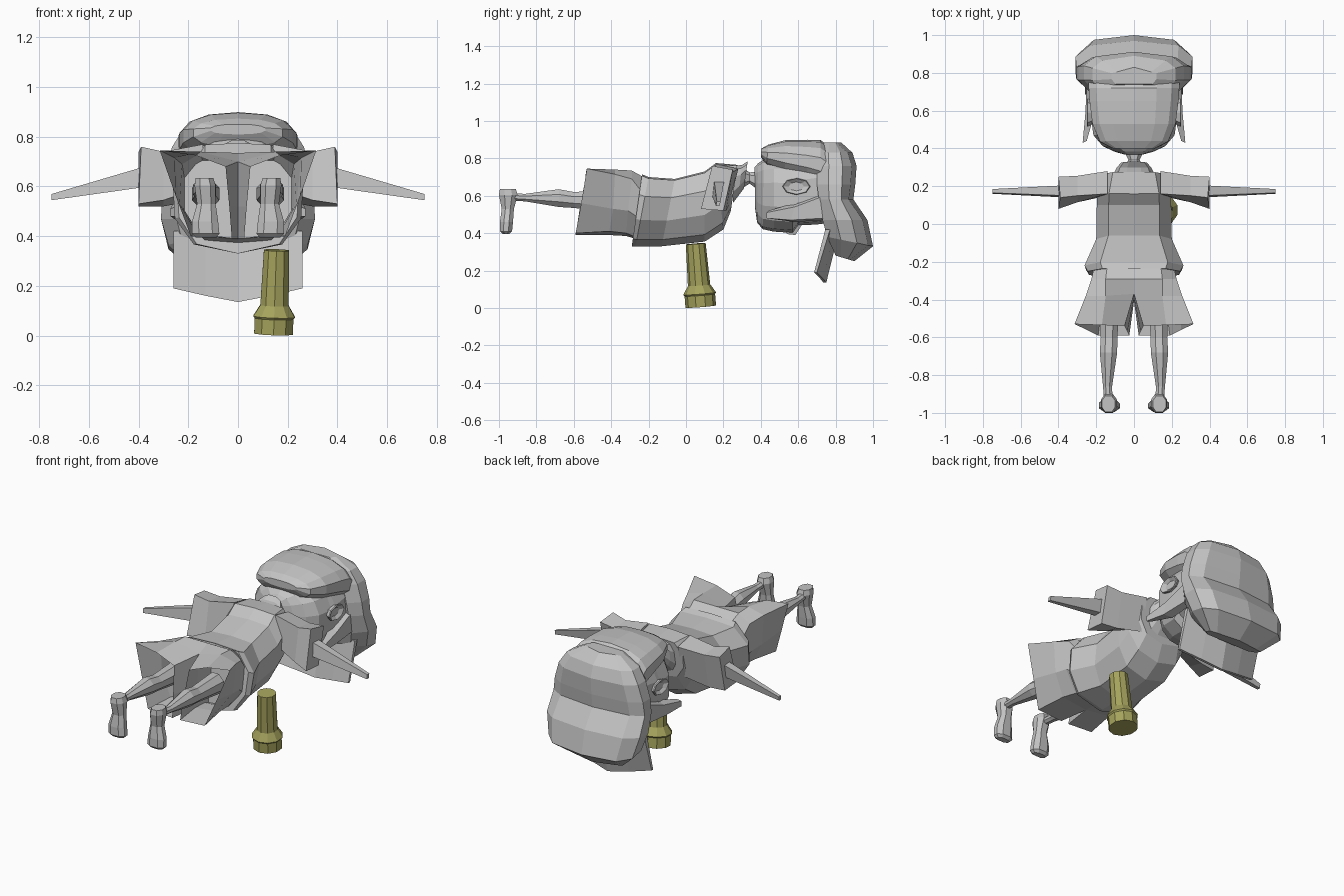
import bpy, bmesh, math
from mathutils import Vector


def material(name, rgb):
    m = bpy.data.materials.new(name)
    m.diffuse_color = (*rgb, 1)
    return m


GREY = material("plain grey", (0.55, 0.55, 0.55))
OLIVE = material("olive", (0.38, 0.37, 0.11))


def loft(name, rings, mat=GREY, caps=(True, True), mirror=False):
    """Skin a list of equal-length point rings."""
    bm = bmesh.new()
    vs = [[bm.verts.new(p) for p in r] for r in rings]
    n = len(rings[0])
    for a, b in zip(vs, vs[1:]):
        for i in range(n):
            j = (i + 1) % n
            bm.faces.new((a[i], a[j], b[j], b[i]))
    if caps[0]:
        bm.faces.new(vs[0][::-1])
    if caps[1]:
        bm.faces.new(vs[-1])
    if mirror:
        g = bmesh.ops.duplicate(bm, geom=bm.verts[:] + bm.edges[:] + bm.faces[:])["geom"]
        for v in g:
            if isinstance(v, bmesh.types.BMVert):
                v.co.x *= -1
    bmesh.ops.recalc_face_normals(bm, faces=bm.faces)
    me = bpy.data.meshes.new(name)
    bm.to_mesh(me)
    bm.free()
    me.materials.append(mat)
    ob = bpy.data.objects.new(name, me)
    bpy.context.collection.objects.link(ob)
    return ob


def oval(ytop, ybot, ztop, zbot, hw, cx=0, n=12, square=0.75):
    """Rounded cross-section across the body, tilted from ytop to ybot."""
    pts = []
    k = math.cos(math.pi / n) ** square
    for i in range(n):
        a = 2 * math.pi * (i + 0.5) / n
        c, s = math.cos(a), math.sin(a)
        c = math.copysign(abs(c) ** square, c) / k
        s = math.copysign(abs(s) ** square, s) / k
        t = (s + 1) / 2
        pts.append((cx + hw * c, ybot + (ytop - ybot) * t, zbot + (ztop - zbot) * t))
    return pts


def slab(z, y0, y1, hw, tilt=0):
    """Ten-sided section bowed at the middle, raised by tilt at y0."""
    d = y1 - y0
    half = [(0, y0), (0.8 * hw, y0), (hw, y0 + 0.3 * d),
            (hw, y0 + 0.65 * d), (0.76 * hw, y1 - 0.025), (0, y1)]
    ring = half + [(-x, y) for x, y in half[4:0:-1]]
    return [(x, y, z + tilt * (y1 - y) / d) for x, y in ring]


def torso(ytop, ybot, ztop, zbot, hw):
    """Ten-sided body section: broad flat back, narrower rounded belly."""
    half = [(0, 1), (0.68, 0.98), (1, 0.72), (0.97, 0.38), (0.68, 0.1), (0, 0)]
    ring = half + [(-x, t) for x, t in half[4:0:-1]]
    return [(x * hw, ybot + (ytop - ybot) * t, zbot + (ztop - zbot) * t) for x, t in ring]


# Shirt body
loft("shirt", [torso(*r) for r in (
    (-0.235, -0.29, 0.715, 0.33, 0.245), (-0.20, -0.27, 0.70, 0.33, 0.262),
    (-0.06, -0.13, 0.69, 0.33, 0.20), (0.10, 0.10, 0.73, 0.355, 0.197),
    (0.16, 0.20, 0.775, 0.42, 0.195), (0.275, 0.24, 0.765, 0.52, 0.165))])
# Collar and neck
loft("collar", [oval(*r) for r in (
    (0.26, 0.25, 0.76, 0.56, 0.11), (0.30, 0.28, 0.765, 0.60, 0.095),
    (0.33, 0.31, 0.785, 0.64, 0.07))])
loft("neck", [oval(*r, n=8) for r in (
    (0.30, 0.30, 0.75, 0.64, 0.05), (0.34, 0.34, 0.725, 0.665, 0.03),
    (0.40, 0.40, 0.73, 0.62, 0.06))])

# Sleeves flaring outwards, and arms
loft("sleeves", [
    [(0.14, 0.15, 0.60), (0.14, 0.23, 0.55), (0.14, 0.28, 0.745), (0.14, 0.16, 0.77)],
    [(0.30, 0.115, 0.545), (0.30, 0.215, 0.52), (0.30, 0.255, 0.73), (0.30, 0.15, 0.74)],
    [(0.40, 0.08, 0.53), (0.40, 0.20, 0.52), (0.40, 0.25, 0.74), (0.39, 0.14, 0.76)]],
    mirror=True)
loft("arms", [
    [(0.36, 0.14, 0.60), (0.36, 0.19, 0.60), (0.36, 0.205, 0.685), (0.36, 0.15, 0.685)],
    [(0.75, 0.16, 0.545), (0.75, 0.18, 0.545), (0.75, 0.185, 0.57), (0.75, 0.165, 0.57)]],
    mirror=True)

# Shorts, one open leg mirrored
loft("shorts", [
    [(0, -0.21, 0.69), (0.14, -0.21, 0.69), (0.21, -0.22, 0.60),
     (0.21, -0.25, 0.48), (0.13, -0.27, 0.38), (0, -0.27, 0.37), (0, -0.24, 0.52)],
    [(0, -0.29, 0.735), (0.15, -0.29, 0.735), (0.225, -0.29, 0.69),
     (0.225, -0.31, 0.52), (0.15, -0.32, 0.40), (0, -0.32, 0.385), (0, -0.30, 0.52)],
    [(0, -0.37, 0.70), (0.15, -0.38, 0.74), (0.255, -0.38, 0.715),
     (0.235, -0.39, 0.53), (0.165, -0.41, 0.41), (0, -0.41, 0.39), (0, -0.39, 0.52)],
    [(0.05, -0.54, 0.68), (0.17, -0.535, 0.725), (0.315, -0.53, 0.745),
     (0.25, -0.56, 0.56), (0.19, -0.59, 0.40), (0.025, -0.59, 0.39), (0.035, -0.57, 0.52)]],
    caps=(True, False), mirror=True)

# Legs
loft("legs", [oval(y, y, t, b, w, cx, 8, 1) for y, t, b, w, cx in (
    (-0.40, 0.63, 0.51, 0.055, 0.13), (-0.60, 0.62, 0.535, 0.044, 0.132),
    (-0.68, 0.635, 0.54, 0.046, 0.135), (-0.86, 0.61, 0.57, 0.024, 0.14),
    (-0.95, 0.615, 0.575, 0.022, 0.135))], mirror=True)


# Feet, toes hanging down
def foot_ring(z, y0, y1, x0, x1):
    cx, cy, dx, dy = (x0 + x1) / 2, (y0 + y1) / 2, (x1 - x0) / 2, (y1 - y0) / 2
    return [(cx + a * dx, cy + b * dy, z) for a, b in
            ((-0.5, -1), (0.5, -1), (1, -0.4), (1, 0.4),
             (0.5, 1), (-0.5, 1), (-1, 0.4), (-1, -0.4))]


loft("feet", [foot_ring(*r) for r in (
    (0.635, -0.995, -0.91, 0.10, 0.17), (0.605, -1.0, -0.90, 0.09, 0.175),
    (0.53, -0.985, -0.92, 0.09, 0.165), (0.46, -0.995, -0.925, 0.08, 0.185),
    (0.41, -0.995, -0.93, 0.075, 0.185), (0.395, -0.98, -0.945, 0.09, 0.17))], mirror=True)

# Head
loft("head", [oval(*r, n=14) for r in (
    (0.367, 0.37, 0.75, 0.53, 0.05), (0.385, 0.38, 0.77, 0.46, 0.10),
    (0.415, 0.41, 0.79, 0.425, 0.165), (0.47, 0.47, 0.80, 0.412, 0.215),
    (0.57, 0.57, 0.80, 0.405, 0.228), (0.60, 0.60, 0.80, 0.445, 0.23),
    (0.70, 0.70, 0.82, 0.45, 0.228), (0.78, 0.78, 0.82, 0.46, 0.22))])
# Nose
loft("nose", [
    [(-0.03, 0.51, 0.44), (0.03, 0.51, 0.44), (0.02, 0.63, 0.46), (-0.02, 0.63, 0.46)],
    [(-0.02, 0.54, 0.395), (0.02, 0.54, 0.395), (0.01, 0.585, 0.39), (-0.01, 0.585, 0.39)]])
# Ears
loft("ears", [[(x, 0.59 + r * math.cos(a), 0.65 + 0.6 * r * math.sin(a))
               for a in (2 * math.pi * i / 8 for i in range(8))]
              for x, r in ((0.20, 0.05), (0.245, 0.075), (0.25, 0.07), (0.235, 0.04))],
     mirror=True)
# Hair over the back of the head
loft("hair", [oval(*r, n=14, square=0.85) for r in (
    (0.40, 0.40, 0.85, 0.81, 0.11), (0.44, 0.43, 0.872, 0.76, 0.18),
    (0.53, 0.53, 0.895, 0.71, 0.22), (0.65, 0.65, 0.897, 0.67, 0.235),
    (0.72, 0.72, 0.895, 0.64, 0.24), (0.78, 0.78, 0.85, 0.60, 0.24))])
# Side locks
loft("side_locks", [
    [(0.21, 0.74, 0.47), (0.25, 0.74, 0.48), (0.25, 0.74, 0.60), (0.21, 0.74, 0.62)],
    [(0.21, 0.58, 0.46), (0.258, 0.56, 0.47), (0.258, 0.58, 0.54), (0.21, 0.58, 0.56)],
    [(0.25, 0.44, 0.48), (0.272, 0.43, 0.48), (0.272, 0.43, 0.51), (0.25, 0.44, 0.52)]],
    mirror=True)

# Cap crown, bulging towards the front
loft("cap", [slab(*r) for r in (
    (0.885, 0.74, 0.83, 0.12), (0.83, 0.705, 0.89, 0.22),
    (0.76, 0.70, 0.912, 0.265), (0.66, 0.70, 0.905, 0.295),
    (0.58, 0.71, 0.895, 0.305), (0.47, 0.73, 0.97, 0.31),
    (0.33, 0.755, 1.0, 0.28, 0.05), (0.25, 0.80, 0.90, 0.18, 0.03))])
# Cap brim, bent along the middle
loft("cap_brim", [
    [(x, y + 0.01, 0.42), (x, y + 0.035, 0.42), (x, y - 0.035, z), (x, y - 0.05, z)]
    for x, y, z in ((-0.26, 0.735, 0.19), (-0.13, 0.765, 0.16), (0, 0.785, 0.135),
                    (0.13, 0.765, 0.16), (0.26, 0.735, 0.19))])

# Torch standing below the body, slightly leaning
base, lean = Vector((0.143, 0.079, 0.007)), Vector((0.035, -0.08, 1)).normalized()
u = Vector((1, 0, 0)).cross(lean).normalized()
w = lean.cross(u)


def torch_ring(h, r):
    return [base + lean * h + r * (w * math.cos(a) + u * math.sin(a))
            for a in (2 * math.pi * (i + 0.5) / 10 for i in range(10))]


loft("torch", [torch_ring(h, r) for h, r in (
    (0, 0.082), (0.062, 0.082), (0.07, 0.088), (0.115, 0.06), (0.338, 0.053))], OLIVE)
